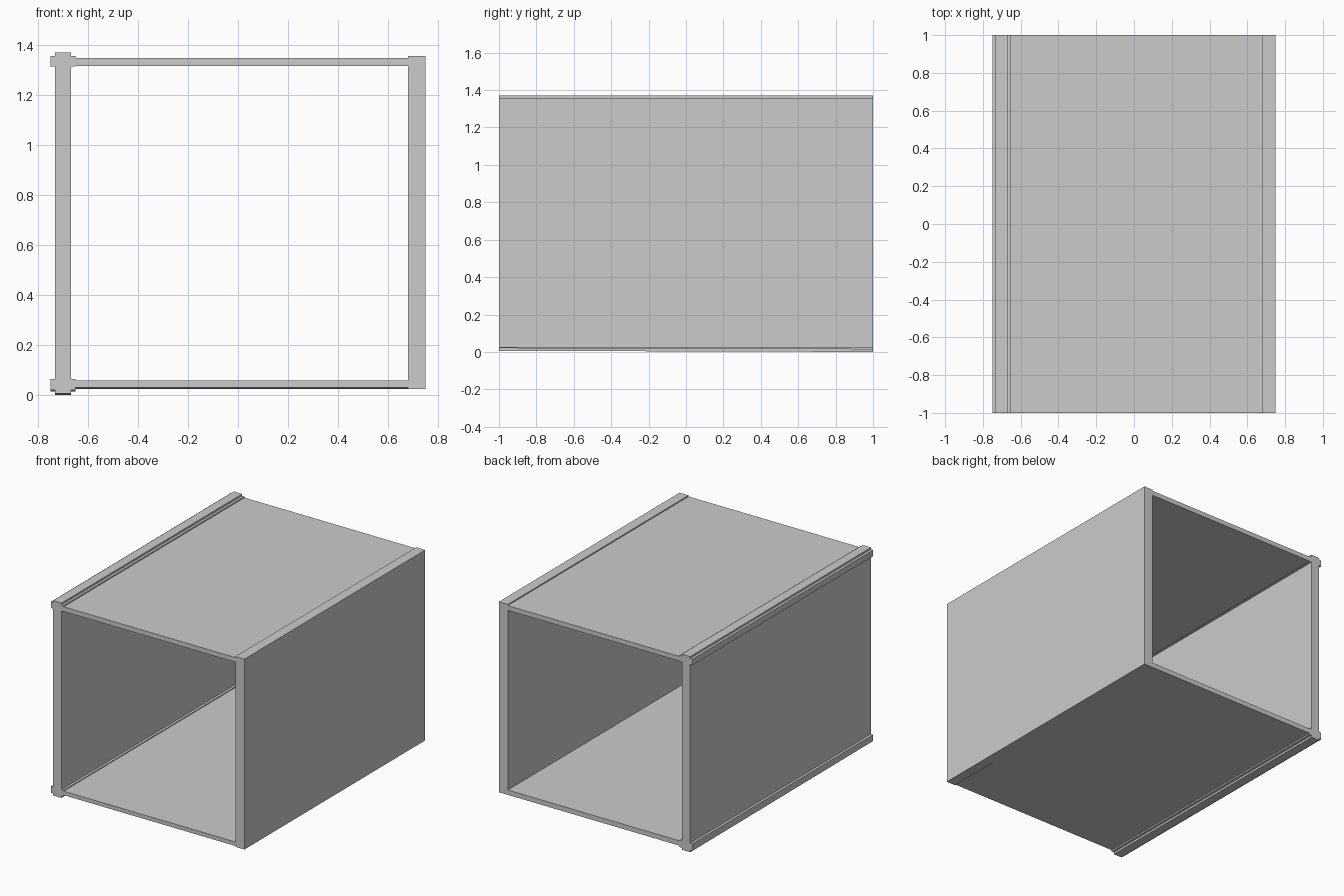
import bpy

if "Cube" in bpy.data.objects:
    bpy.data.objects.remove(bpy.data.objects["Cube"])

TAPER = 0.006  # undersides of post and floor sink slightly toward the back


def extrude(name, profile, low=None):
    """Extrude an x-z profile from y=-1 to y=1; points at or below 'low' sink at the back."""
    n = len(profile)
    front = [(x, -1, z + (TAPER if low is not None and z <= low else 0)) for x, z in profile]
    back = [(x, 1, z) for x, z in profile]
    faces = [tuple(range(n)), tuple(range(2 * n - 1, n - 1, -1))]
    faces += [(i, i + n, (i + 1) % n + n, (i + 1) % n) for i in range(n)]
    mesh = bpy.data.meshes.new(name)
    mesh.from_pydata(front + back, [], faces)
    mesh.update()
    ob = bpy.data.objects.new(name, mesh)
    bpy.context.collection.objects.link(ob)
    return ob


def rect(x0, x1, z0, z1):
    return [(x0, z0), (x1, z0), (x1, z1), (x0, z1)]


# Left wall with thickened rails at its bottom and top
cx, wall, rail = -0.70, 0.0325, 0.05
right_side = [(wall, 0.0), (wall, 0.014), (rail, 0.014), (rail, 0.064),
              (wall, 0.064), (wall, 1.314), (rail, 1.314), (rail, 1.357),
              (wall, 1.357), (wall, 1.37)]
outline = [(cx + d, z) for d, z in right_side] + [(cx - d, z) for d, z in reversed(right_side)]
extrude("left_wall_with_rails", outline, low=0.02)

# Plain right wall
extrude("right_wall", rect(0.68, 0.75, 0.024, 1.357))

# Floor and roof panels spanning between the walls
extrude("floor_panel", rect(-0.65, 0.68, 0.024, 0.058), low=0.03)
extrude("roof_panel", rect(-0.65, 0.68, 1.316, 1.349))
